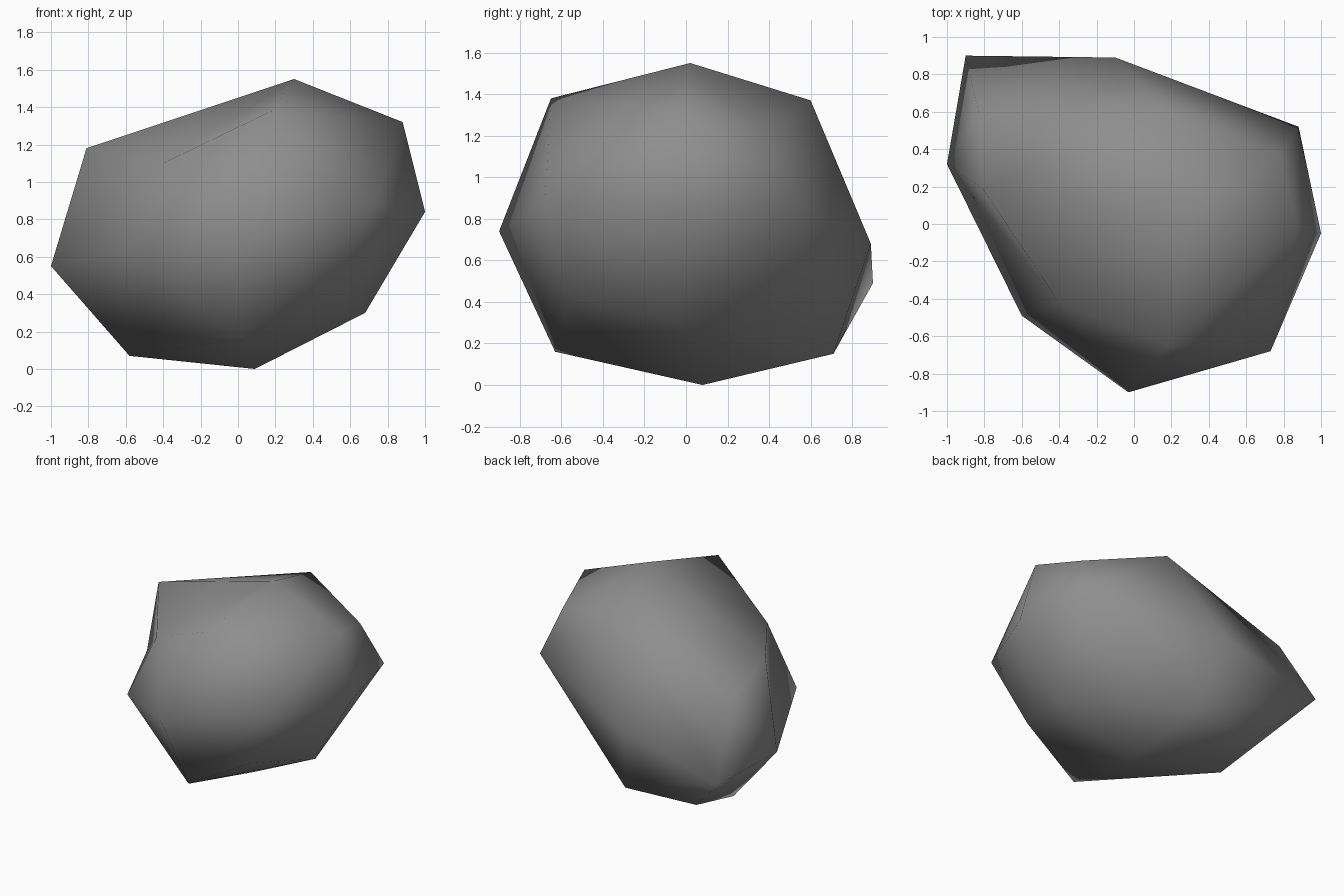
import bpy
import bmesh

default_cube = bpy.data.objects.get("Cube")
if default_cube:
    bpy.data.objects.remove(default_cube, do_unlink=True)


def make_material(name, colour):
    material = bpy.data.materials.new(name)
    material.use_nodes = True
    material.diffuse_color = colour
    shader = next(n for n in material.node_tree.nodes if n.type == "BSDF_PRINCIPLED")
    shader.inputs["Base Color"].default_value = colour
    shader.inputs["Roughness"].default_value = 0.9
    return material


def make_rock(name, corners, hollows, material):
    """Wrap a skin around the corners, then turn ridges into shallow hollows."""
    bm = bmesh.new()
    verts = {label: bm.verts.new(place) for label, place in corners.items()}
    bmesh.ops.convex_hull(bm, input=bm.verts[:], use_existing_faces=False)
    for start, end in hollows:
        ridge = bm.edges.get((verts[start], verts[end]))
        if ridge:
            bmesh.utils.edge_rotate(ridge)
    loose = [v for v in bm.verts if not v.link_faces]
    bmesh.ops.delete(bm, geom=loose, context="VERTS")
    bmesh.ops.recalc_face_normals(bm, faces=bm.faces[:])
    for face in bm.faces:
        face.smooth = True
    mesh = bpy.data.meshes.new(name)
    bm.to_mesh(mesh)
    bm.free()
    mesh.materials.append(material)
    rock = bpy.data.objects.new(name, mesh)
    bpy.context.scene.collection.objects.link(rock)
    return rock


# Peak and the shoulder corners around it
crown = {
    "peak": (.3, .02, 1.55),
    "front_shoulder": (.18, -.65, 1.38),
    "left_shoulder": (.88, -.02, 1.32),
    "left_back_shoulder": (.78, .37, 1.22),
    "back_shoulder": (.2, .6, 1.37),
    "right_shoulder": (-.81, .19, 1.18),
    "right_front_shoulder": (-.4, -.42, 1.1),
}

# Widest corners, anticlockwise from the front
girdle = {
    "front": (-.03, -.9, .74),
    "left_front": (.73, -.68, .88),
    "left": (1, -.05, .84),
    "left_back": (.88, .52, .88),
    "back": (-.1, .89, .68),
    "right_back": (-.9, .9, .49),
    "right_back_upper": (-.83, .59, 1.03),
    "right": (-1, .32, .55),
    "right_front": (-.6, -.49, .63),
}

# Underside corners and the lowest point
base = {
    "front_foot": (.02, -.63, .16),
    "left_front_foot": (.5, -.56, .42),
    "left_foot": (.68, -.03, .3),
    "back_foot": (.02, .71, .15),
    "right_back_foot": (-.55, .66, .15),
    "right_foot": (-.58, .25, .07),
    "bottom": (.09, .08, 0),
}

# Ridges that give way to hollows on the right front flank
hollows = [
    ("right_shoulder", "right_front"),
    ("right_shoulder", "front_shoulder"),
]

stone_grey = make_material("stone_grey", (.27, .27, .27, 1))
make_rock("rock", crown | girdle | base, hollows, stone_grey)
